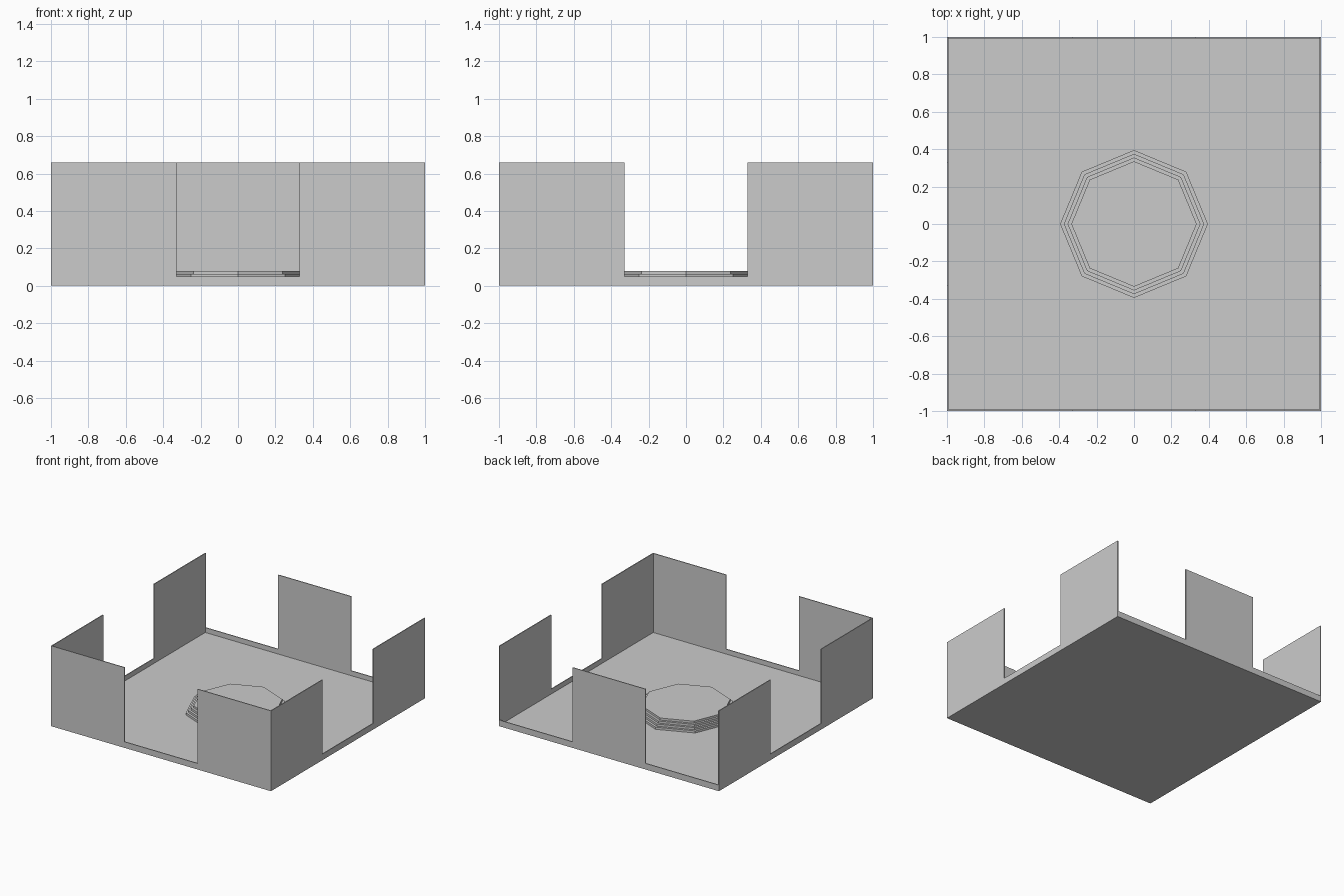
import bpy, bmesh, math
from mathutils import Matrix

if "Cube" in bpy.data.objects:
    bpy.data.objects.remove(bpy.data.objects["Cube"])

T = 0.007      # wall thickness
LIP = 0.05     # low wall height
TOP = 0.66     # tall wall height
FLOOR = 0.01
G = 0.33       # half width of the openings


def finish(name, bm):
    bmesh.ops.recalc_face_normals(bm, faces=bm.faces)
    mesh = bpy.data.meshes.new(name)
    bm.to_mesh(mesh)
    bm.free()
    ob = bpy.data.objects.new(name, mesh)
    bpy.context.collection.objects.link(ob)
    return ob


def wall(name, profile, angle, half):
    """Upright profile in the x-z plane, thickened inward and turned to its side."""
    bm = bmesh.new()
    pts = [(-half, FLOOR)] + profile + [(half, FLOOR)]
    face = bm.faces.new([bm.verts.new((x, -1, z)) for x, z in pts])
    ext = bmesh.ops.extrude_face_region(bm, geom=[face])
    moved = [v for v in ext["geom"] if isinstance(v, bmesh.types.BMVert)]
    bmesh.ops.translate(bm, verts=moved, vec=(0, T, 0))
    bm.transform(Matrix.Rotation(angle, 4, 'Z'))
    return finish(name, bm)


def notched(half):
    return [(-half, TOP), (-G, TOP), (-G, LIP), (G, LIP), (G, TOP), (half, TOP)]


def merlon(half):
    return [(-half, LIP), (-G, LIP), (-G, TOP), (G, TOP), (G, LIP), (half, LIP)]


# Thin floor plate
bm = bmesh.new()
bmesh.ops.create_cube(bm, size=1, matrix=Matrix.Translation((0, 0, FLOOR / 2))
                      @ Matrix.Diagonal((2, 2, FLOOR, 1)))
finish("floor", bm)

# Walls: three with a central opening, the back with a single central panel
wall("front_wall", notched(1), 0, 1)
wall("right_wall", notched(1 - T), math.pi / 2, 1 - T)
wall("back_wall", merlon(1), math.pi, 1)
wall("left_wall", notched(1 - T), -math.pi / 2, 1 - T)

# The side walls' ends at the back corners reach the outer edge above the lip
for side, name in ((-1, "left_back_end"), (1, "right_back_end")):
    bm = bmesh.new()
    bmesh.ops.create_cube(bm, size=1, matrix=Matrix.Translation(
        (side * (1 - T / 2), 1 - T / 2, (LIP + TOP) / 2))
        @ Matrix.Diagonal((T, T, TOP - LIP, 1)))
    finish(name, bm)

# Octagonal stepped platform in the middle
STEP = 0.0175
for i in range(4):
    bm = bmesh.new()
    r = 0.395 - 0.02 * i
    bmesh.ops.create_cone(bm, cap_ends=True, segments=8, radius1=r, radius2=r, depth=STEP,
                          matrix=Matrix.Translation((0, 0, FLOOR + STEP * (i + 0.5))))
    finish(f"platform_step_{i + 1}", bm)
